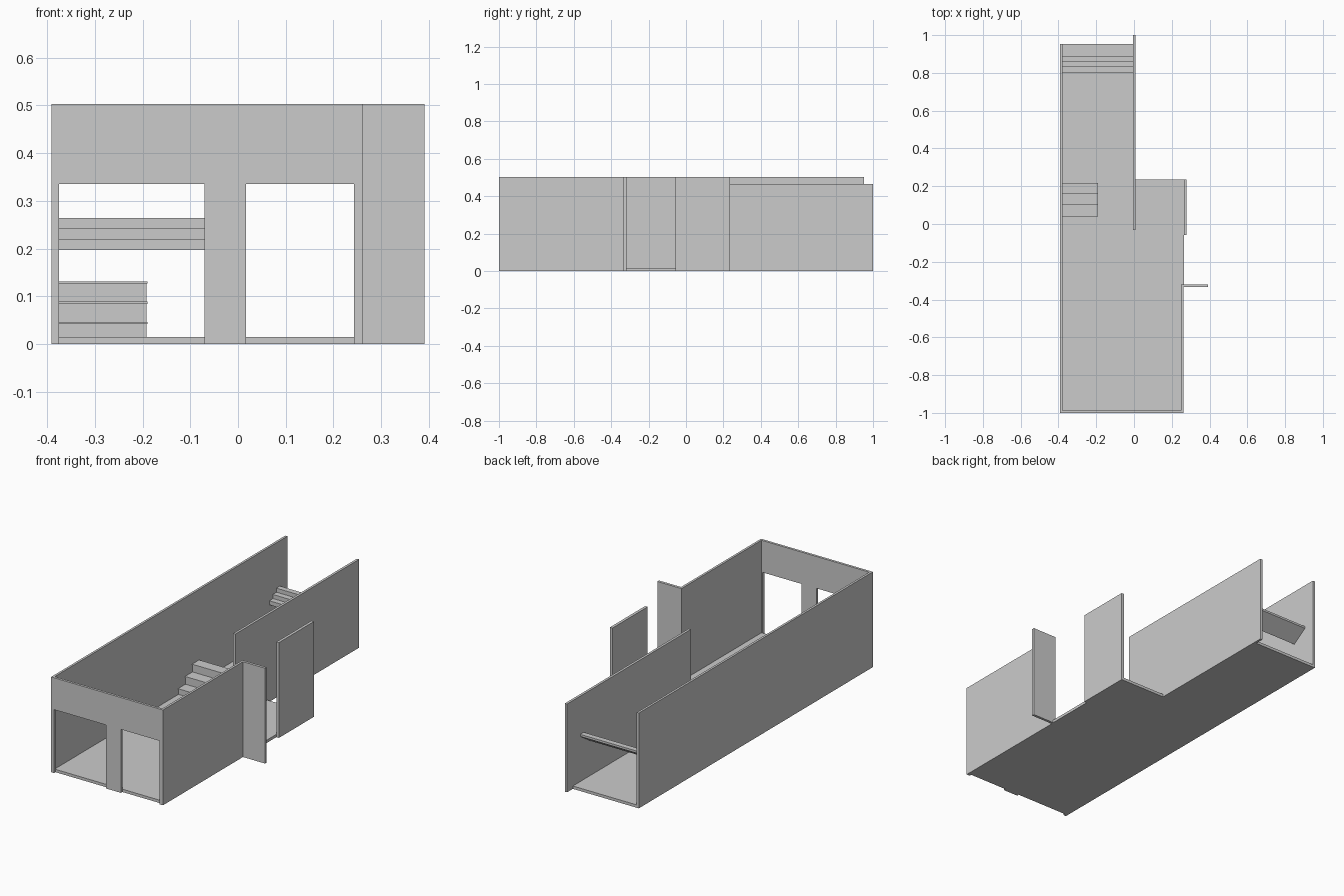
import bpy, bmesh

if "Cube" in bpy.data.objects:
    bpy.data.objects.remove(bpy.data.objects["Cube"])


def prism(name, pts, lo, hi, axis):
    """Extrude a closed 2D outline along an axis: 'x' -> (y,z), 'y' -> (x,z), 'z' -> (x,y)."""
    place = {'x': lambda a, b, t: (t, a, b),
             'y': lambda a, b, t: (a, t, b),
             'z': lambda a, b, t: (a, b, t)}[axis]
    bm = bmesh.new()
    face = bm.faces.new([bm.verts.new(place(a, b, lo)) for a, b in pts])
    ext = bmesh.ops.extrude_face_region(bm, geom=[face])
    moved = [v for v in ext['geom'] if isinstance(v, bmesh.types.BMVert)]
    bmesh.ops.translate(bm, verts=moved, vec=place(0, 0, hi - lo))
    bmesh.ops.recalc_face_normals(bm, faces=bm.faces[:])
    me = bpy.data.meshes.new(name)
    bm.to_mesh(me)
    bm.free()
    ob = bpy.data.objects.new(name, me)
    bpy.context.collection.objects.link(ob)
    return ob


def box(name, x, y, z):
    return prism(name, [(x[0], y[0]), (x[1], y[0]), (x[1], y[1]), (x[0], y[1])], z[0], z[1], 'z')


def stairs(name, x, y, z, n=3):
    """Sawtooth flight with a sloping underside and thin overhanging treads."""
    run, rise = (y[1] - y[0]) / n, (z[1] - z[0]) / n
    lip, thick = run * 0.06, rise * 0.11
    pts = [(y[0] + lip, z[0])]
    for i in range(n):
        top = z[0] + (i + 1) * rise - thick
        pts += [(y[0] + i * run + lip, top), (y[0] + (i + 1) * run + (lip if i < n - 1 else 0), top)]
    pts.append((y[1], z[1] - rise * 0.5))
    prism(name + "_body", pts, x[0], x[1] - 0.002, 'x')
    for i in range(n):
        top = z[0] + (i + 1) * rise
        end = y[0] + (i + 1) * run + (lip if i < n - 1 else 0)
        box(f"{name}_tread_{i + 1}", x, (y[0] + i * run, end), (top - thick, top))


H = 0.503   # wall height

# Floor slab, stepped on the right where the building narrows
prism("floor", [(-0.38, -0.988), (0.25, -0.988), (0.25, -0.33), (0.264, -0.33),
                (0.264, 0.236), (0.0, 0.236), (0.0, 0.952), (-0.38, 0.952)], 0, 0.015, 'z')

# Front wall with two openings that reach the ground
prism("front_wall", [(-0.391, 0), (-0.375, 0), (-0.375, 0.335), (-0.07, 0.335), (-0.07, 0),
                     (0.017, 0), (0.017, 0.335), (0.243, 0.335), (0.243, 0),
                     (0.262, 0), (0.262, H), (-0.391, H)], -1.0, -0.987, 'y')

# Straight walls
box("left_wall", (-0.391, -0.379), (-0.987, 0.952), (0, H))
box("right_front_wall", (0.25, 0.262), (-0.987, -0.333), (0, H))
box("right_stub_wall", (0.25, 0.391), (-0.333, -0.319), (0, H))
box("right_side_wall", (0.264, 0.279), (-0.057, 0.236), (0, H))
box("corridor_wall", (-0.006, 0.007), (-0.032, 1.0), (0, 0.466))

# Two short flights of steps
stairs("lower_stairs", (-0.379, -0.19), (0.041, 0.217), (0.004, 0.131))
stairs("upper_stairs", (-0.379, -0.006), (0.803, 0.89), (0.197, 0.264))
